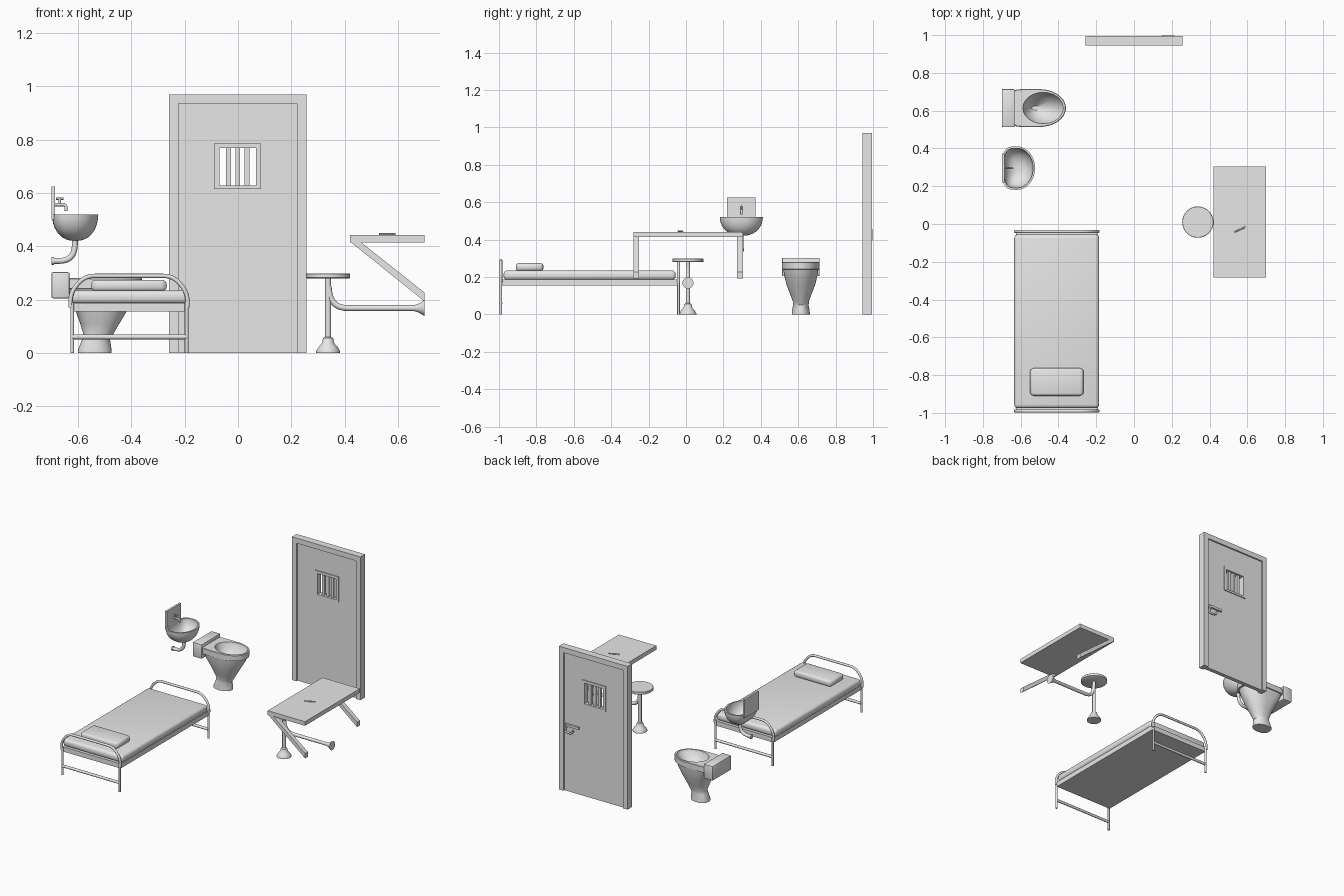
import bpy, bmesh, math
from mathutils import Vector

if "Cube" in bpy.data.objects:
    bpy.data.objects.remove(bpy.data.objects["Cube"])

grey = bpy.data.materials.new("light_grey")
grey.use_nodes = True
grey.diffuse_color = (0.8, 0.8, 0.8, 1)
grey.node_tree.nodes["Principled BSDF"].inputs["Base Color"].default_value = (0.8, 0.8, 0.8, 1)


def finish(name, bm, smooth=True):
    bmesh.ops.recalc_face_normals(bm, faces=bm.faces)
    mesh = bpy.data.meshes.new(name)
    bm.to_mesh(mesh)
    bm.free()
    mesh.materials.append(grey)
    ob = bpy.data.objects.new(name, mesh)
    bpy.context.collection.objects.link(ob)
    if smooth:
        bpy.ops.object.select_all(action='DESELECT')
        ob.select_set(True)
        bpy.context.view_layer.objects.active = ob
        bpy.ops.object.shade_smooth_by_angle(angle=math.radians(35))
    return ob


def loft(name, rings, closed=False, smooth=True):
    """Skin a row of equal-length rings; cap the ends unless closed."""
    bm = bmesh.new()
    rows = [[bm.verts.new(p) for p in r] for r in rings]
    n = len(rows[0])
    pairs = list(zip(rows, rows[1:])) + ([(rows[-1], rows[0])] if closed else [])
    for a, b in pairs:
        for i in range(n):
            j = (i + 1) % n
            bm.faces.new((a[i], a[j], b[j], b[i]))
    if not closed:
        bm.faces.new(rows[0][::-1])
        bm.faces.new(rows[-1])
    return finish(name, bm, smooth)


def box(name, x, y, z, bevel=0.0, segments=4):
    bm = bmesh.new()
    bmesh.ops.create_cube(bm, size=1)
    for v in bm.verts:
        v.co = [lo + (hi - lo) * (c + 0.5) for c, (lo, hi) in zip(v.co, (x, y, z))]
    if bevel:
        bmesh.ops.bevel(bm, geom=bm.edges[:], offset=bevel, segments=segments,
                        profile=0.5, affect='EDGES')
    return finish(name, bm, bool(bevel))


def prism(name, outline, y0, y1):
    """Extrude an x-z outline along y."""
    return loft(name, [[(x, y, z) for x, z in outline] for y in (y0, y1)], smooth=False)


def window_ring(name, outer, inner, y0, y1):
    def rect(r, y):
        return [(r[0], y, r[2]), (r[1], y, r[2]), (r[1], y, r[3]), (r[0], y, r[3])]
    return loft(name, [rect(outer, y0), rect(outer, y1), rect(inner, y1), rect(inner, y0)],
                closed=True, smooth=False)


def rounded(points, radius, steps=8):
    """Round the inner corners of a path."""
    pts = [Vector(p) for p in points]
    path = [pts[0]]
    for a, b, c in zip(pts, pts[1:], pts[2:]):
        s = b + (a - b).normalized() * radius
        e = b + (c - b).normalized() * radius
        for i in range(steps + 1):
            t = i / steps
            path.append(s * (1 - t) ** 2 + b * 2 * t * (1 - t) + e * t * t)
    return path + [pts[-1]]


def tube(name, path, radius, normal=(0, 1, 0), sides=12):
    """Sweep a circle along a path lying in the plane with this normal."""
    path, normal = [Vector(p) for p in path], Vector(normal)
    radii = radius if isinstance(radius, list) else [radius] * len(path)
    rings = []
    for i, p in enumerate(path):
        tan = path[min(i + 1, len(path) - 1)] - path[max(i - 1, 0)]
        side = tan.normalized().cross(normal)
        rings.append([p + (side * math.cos(a) + normal * math.sin(a)) * radii[i]
                      for a in (math.tau * k / sides for k in range(sides))])
    return loft(name, rings)


def bowl_ring(z, back, front, half, cy, power, split, n=40):
    """Rounded front, squarer back; split is where the two halves meet."""
    mid = back + (front - back) * split
    ring = []
    for k in range(n):
        c, s = math.cos(math.tau * k / n), math.sin(math.tau * k / n)
        if c >= 0:
            ring.append((mid + (front - mid) * c, cy + half * s, z))
        else:
            ring.append((mid - (mid - back) * abs(c) ** power,
                         cy + half * math.copysign(abs(s) ** power, s), z))
    return ring


# Door: surround, leaf with barred window, lock on the back
prism("door_surround", [(-.258, 0), (-.258, .97), (.256, .97), (.256, 0),
                        (.222, 0), (.222, .935), (-.224, .935), (-.224, 0)], .945, .994)
hole = (-.07, .068, .627, .768)
window_ring("door_leaf", (-.224, .222, 0, .935), hole, .957, .984)
window_ring("window_trim", (-.09, .086, .614, .786), hole, .951, .99)
for i in range(3):
    x = -.036 + i * .035
    box("window_bar", (x - .009, x + .009), (.962, .98), (.62, .775))
box("lock_bar", (.11, .21), (.984, .996), (.442, .458))
tube("door_pull", rounded([(.2, .992, .45), (.215, .992, .4), (.16, .992, .4),
                           (.15, .992, .425)], .02), .006)

# Bed: frame, mattress, pillow and two arched ends
box("bed_frame", (-.625, -.19), (-.985, -.045), (.155, .187))
box("mattress", (-.634, -.184), (-.975, -.055), (.184, .235), .02)
pillow = box("pillow", (-.555, -.263), (-.917, -.755), (.232, .274), .019)
for v in pillow.data.vertices:
    # soften the pillow corners in plan
    dx, dy = (v.co.x + .409) / .146, (v.co.y + .836) / .081
    v.co.x -= dx * abs(dx * dy) ** 4 * .012
    v.co.y -= dy * abs(dx * dy) ** 4 * .012
for y in (-.99, -.04):
    tube("bed_arch", rounded([(-.628, y, .17), (-.63, y, .225), (-.575, y, .289),
                              (-.243, y, .289), (-.188, y, .225), (-.19, y, .17)], .038), .008)
    for x in (-.622, -.193):
        tube("bed_leg", [(x, y, 0), (x, y, .19)], .007)
    tube("bed_crossbar", [(-.622, y, .06), (-.193, y, .06)], .009)

# Toilet: tank and lofted bowl with a hollow
box("toilet_tank", (-.7, -.632), (.513, .715), (.205, .303), .006, 2)
sections = [(0, -.6, -.474, .048, .8), (.012, -.6, -.474, .048, .8),
            (.05, -.585, -.48, .042, .8), (.07, -.58, -.468, .043, .8),
            (.11, -.592, -.445, .058, .7), (.16, -.61, -.415, .077, .6),
            (.21, -.63, -.385, .089, .4), (.24, -.635, -.374, .094, .3),
            (.242, -.64, -.362, .1, .2), (.278, -.64, -.36, .1, .2),
            (.281, -.637, -.364, .097, .2), (.281, -.588, -.374, .083, 1),
            (.265, -.585, -.38, .079, 1), (.22, -.565, -.43, .052, 1),
            (.18, -.54, -.5, .012, 1)]
loft("toilet_bowl", [bowl_ring(z, b, f, h, .614, p, .5) for z, b, f, h, p in sections])

# Wash basin: half-round bowl, splashback, tap and drain
rings = []
for depth, inset, angles in ((.1, 0, range(80, -1, -10)), (.088, .01, range(0, 81, 10))):
    for a in angles:
        s = math.cos(math.radians(a)) ** .85
        rings.append(bowl_ring(.52 - depth * math.sin(math.radians(a)),
                               -.61 - (.088 - inset) * s, -.61 + (.086 - inset) * s,
                               (.115 - inset) * s, .296, .6, .45))
loft("basin_bowl", rings)
box("basin_splashback", (-.7, -.686), (.22, .372), (.5, .625))
tube("basin_drain", rounded([(-.612, .296, .43), (-.612, .296, .345), (-.7, .296, .345)], .06),
     .011)
tube("drain_collar", [(-.7, .296, .345), (-.69, .296, .345)], .015)
tube("tap_spout", rounded([(-.69, .296, .556), (-.645, .296, .556), (-.645, .296, .533)], .012),
     .006)
tube("tap_stem", [(-.669, .296, .55), (-.669, .296, .578)], .005)
tube("tap_handle", [(-.683, .296, .578), (-.655, .296, .578)], .004)

# Desk: top, two slanted brackets and a pen
box("desk_top", (.42, .7), (-.282, .304), (.414, .442))
for y in (-.282, .274):
    prism("desk_bracket", [(.422, .416), (.46, .416), (.7, .226), (.7, .193)], y, y + .03)
tube("pen", [(.53, -.043, .446), (.585, -.018, .446), (.592, -.015, .446)],
     [.004, .004, .001], (0, 0, 1), 8)

# Stool: seat, post with flared foot, and wall arm
cx, cy = .338, .01


def turned(name, profile):
    loft(name, [[(cx + r * math.cos(a), cy + r * math.sin(a), z)
                 for a in (math.tau * k / 32 for k in range(32))] for r, z in profile])


turned("stool_seat", [(.08, .28), (.083, .282), (.083, .296), (.081, .298)])
turned("stool_post", [(.045, 0), (.045, .006), (.036, .022), (.024, .035), (.019, .055),
                      (.011, .06), (.011, .282)])
arm = rounded([(cx + .002, cy, .25), (cx + .01, cy, .168), (.66, cy, .168)], .065)
arm += [(.675, cy, .168), (.69, cy, .168), (.7, cy, .168)]
tube("stool_arm", arm, [.011] * (len(arm) - 3) + [.015, .024, .03], sides=20)
